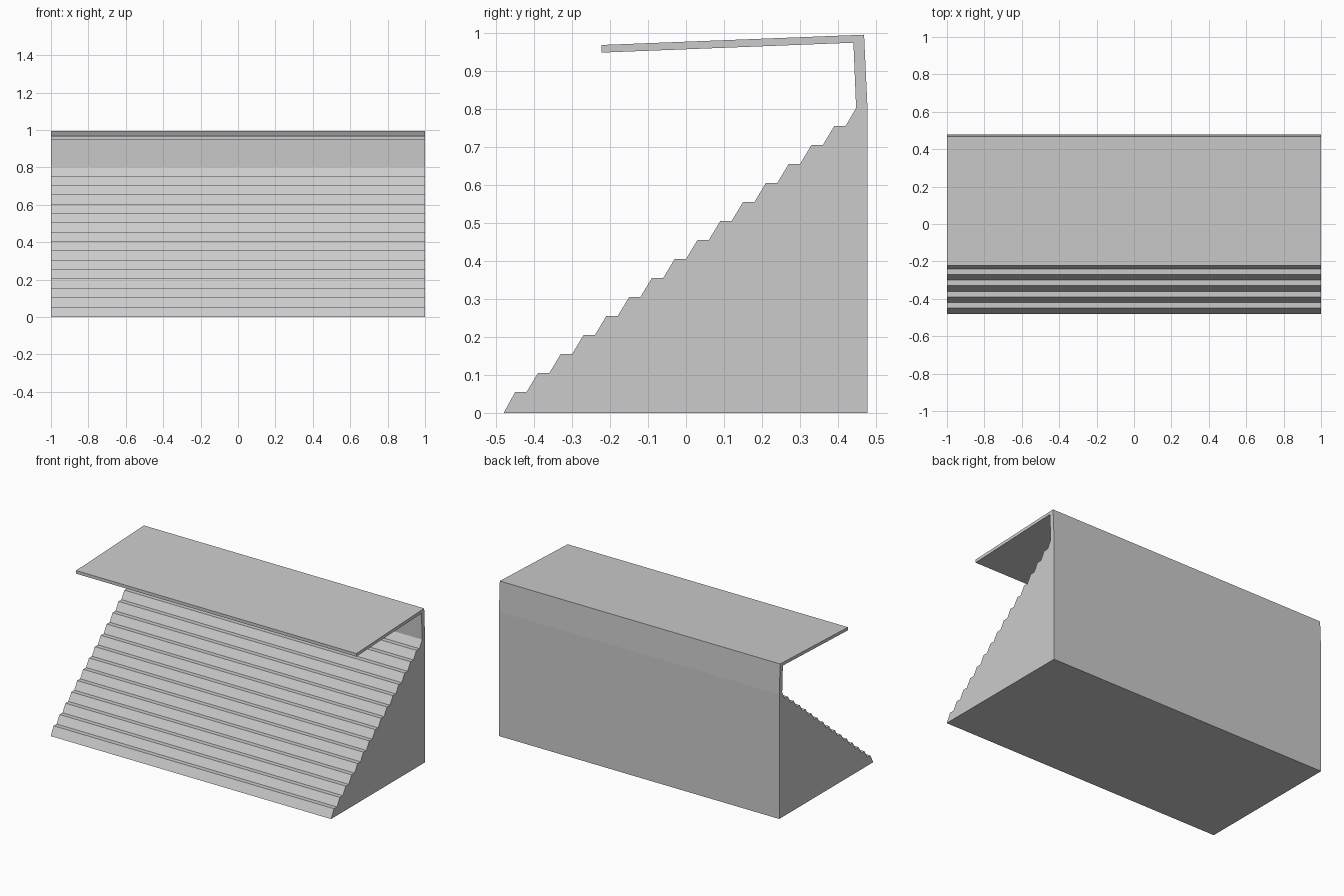
import bpy
import bmesh

cube = bpy.data.objects.get("Cube")
if cube:
    bpy.data.objects.remove(cube, do_unlink=True)

HALF_LENGTH = 1.0
STEPS = 15
TREAD = 0.03
PITCH_Y, PITCH_Z = 0.06, 0.05

grey = bpy.data.materials.new("light grey")
grey.use_nodes = True
colour = (0.6, 0.6, 0.6, 1.0)
grey.diffuse_color = colour
grey.node_tree.nodes["Principled BSDF"].inputs["Base Color"].default_value = colour


def extrude_profile(name, profile):
    """Sweep a closed (y, z) outline along the full length in x."""
    bm = bmesh.new()
    face = bm.faces.new([bm.verts.new((-HALF_LENGTH, y, z)) for y, z in profile])
    result = bmesh.ops.extrude_face_region(bm, geom=[face], use_keep_orig=True)
    moved = [v for v in result["geom"] if isinstance(v, bmesh.types.BMVert)]
    bmesh.ops.translate(bm, verts=moved, vec=(2 * HALF_LENGTH, 0, 0))
    bmesh.ops.recalc_face_normals(bm, faces=bm.faces)
    mesh = bpy.data.meshes.new(name)
    bm.to_mesh(mesh)
    bm.free()
    mesh.materials.append(grey)
    obj = bpy.data.objects.new(name, mesh)
    bpy.context.collection.objects.link(obj)
    return obj


# Stepped seating bank with sloping risers
bank = [(0.478, 0.0), (-0.48, 0.0)]
for i in range(STEPS):
    y, z = -0.45 + i * PITCH_Y, 0.055 + i * PITCH_Z
    bank += [(y, z), (y + TREAD, z)]
bank += [(0.448, 0.803), (0.478, 0.803)]
extrude_profile("seating_bank", bank)

# Leaning back wall and cantilevered roof, bent from one slab
extrude_profile("back_wall_and_roof", [
    (0.478, 0.803), (0.469, 0.996), (-0.222, 0.969),
    (-0.222, 0.949), (0.441, 0.975), (0.448, 0.803),
])
